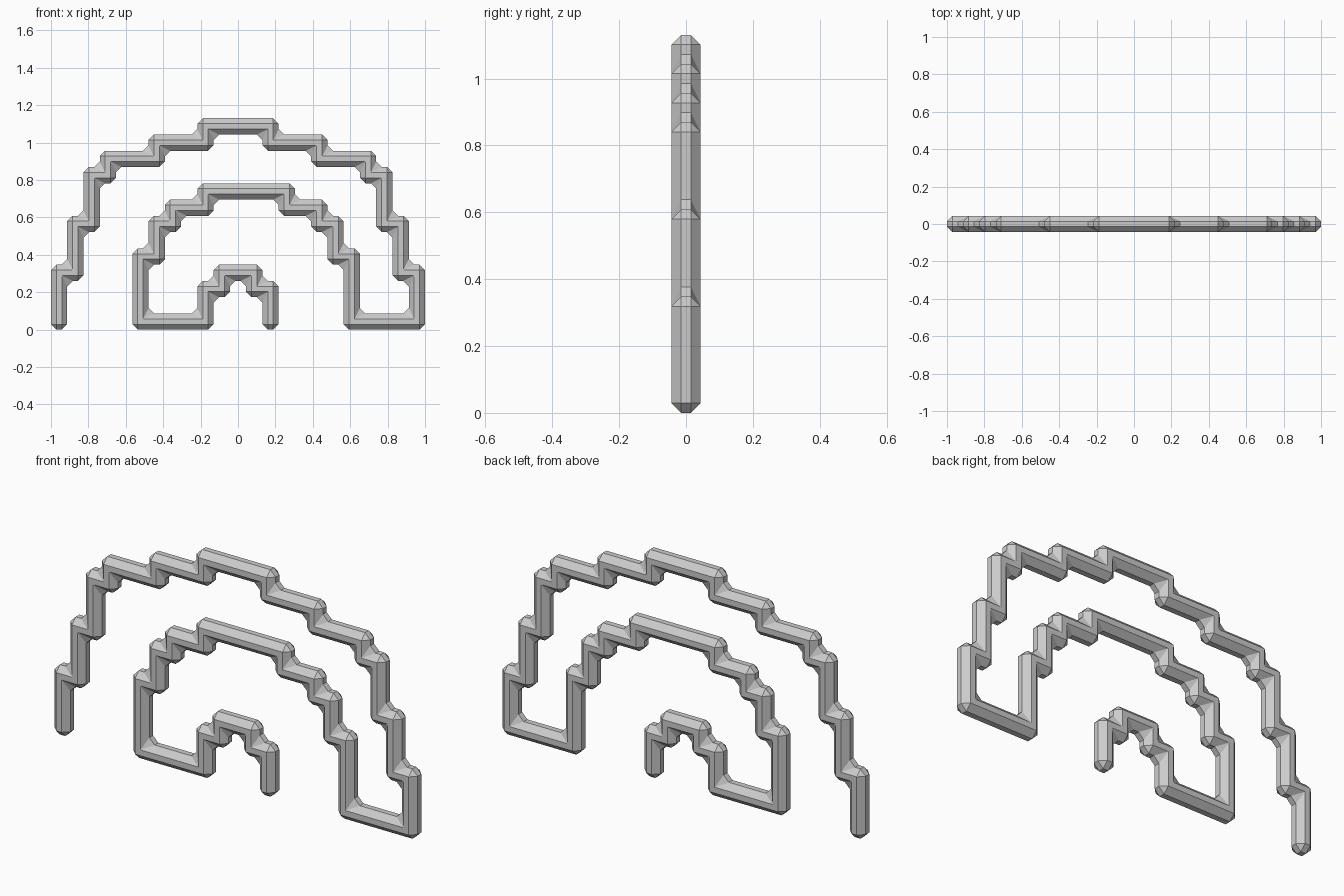
import bpy
import bmesh
from mathutils import Vector

CELL = 2 / 23            # the design sits on a grid 23 cells wide
HALF = CELL / 2

cube = bpy.data.objects.get("Cube")
if cube:
    bpy.data.objects.remove(cube, do_unlink=True)


def make_material(name, colour):
    mat = bpy.data.materials.new(name)
    mat.use_nodes = True
    mat.diffuse_color = colour
    mat.node_tree.nodes["Principled BSDF"].inputs["Base Color"].default_value = colour
    return mat


def add_arch(path, side, rise, peak):
    """Stepped arch: alternating up/sideways runs, a flat peak, then the mirror image."""
    def go(dx, dz):
        path.append(path[-1] + Vector((dx, dz)))
    for i, run in enumerate(rise):
        go(*((side * run, 0) if i % 2 else (0, run)))
    go(side * peak, 0)
    for i, run in reversed(list(enumerate(rise))):
        go(*((side * run, 0) if i % 2 else (0, -run)))


def ribbon_outline(path):
    """Square-cornered outline half a cell to each side of the path."""
    dirs = [(b - a).normalized() for a, b in zip(path, path[1:])]
    left, right = [], []
    for i, p in enumerate(path):
        d_in, d_out = dirs[max(i - 1, 0)], dirs[min(i, len(dirs) - 1)]
        if i == 0:
            p, mitre = p - d_out / 2, d_out
        elif i == len(path) - 1:
            p, mitre = p + d_in / 2, d_in
        else:
            mitre = d_in + d_out
        offset = Vector((-mitre.y, mitre.x)) / 2
        left.append(p + offset)
        right.append(p - offset)
    return left + right[::-1]


# One continuous path: outer arch, foot, middle arch, foot, inner arch
path = [Vector((0, 0))]
add_arch(path, 1, [3, 1, 3, 1, 3, 1, 1, 3, 1, 3, 1], 4)
path.append(path[-1] + Vector((-4, 0)))
add_arch(path, -1, [4, 1, 2, 1, 1, 2, 1], 5)
path.append(path[-1] + Vector((4, 0)))
add_arch(path, 1, [2, 1, 1], 2)

# Extrude the outline to a bar one cell deep
bm = bmesh.new()
verts = [bm.verts.new((p.x * CELL - 1 + HALF, -HALF, p.y * CELL + HALF))
         for p in ribbon_outline(path)]
face = bm.faces.new(verts)
extruded = bmesh.ops.extrude_face_region(bm, geom=[face], use_keep_orig=True)
moved = [g for g in extruded["geom"] if isinstance(g, bmesh.types.BMVert)]
bmesh.ops.translate(bm, verts=moved, vec=(0, CELL, 0))
bmesh.ops.recalc_face_normals(bm, faces=bm.faces[:])

# Chamfer every edge by a third of a cell, filling the inside corners too
bmesh.ops.bevel(bm, geom=bm.edges[:], offset=CELL / 3, offset_type='OFFSET',
                segments=1, profile=0.5, affect='EDGES', clamp_overlap=False)
bmesh.ops.recalc_face_normals(bm, faces=bm.faces[:])

mesh = bpy.data.meshes.new("stepped_arches")
bm.to_mesh(mesh)
bm.free()
mesh.materials.append(make_material("light grey", (0.6, 0.6, 0.6, 1)))
arches = bpy.data.objects.new("stepped_arches", mesh)
bpy.context.collection.objects.link(arches)
